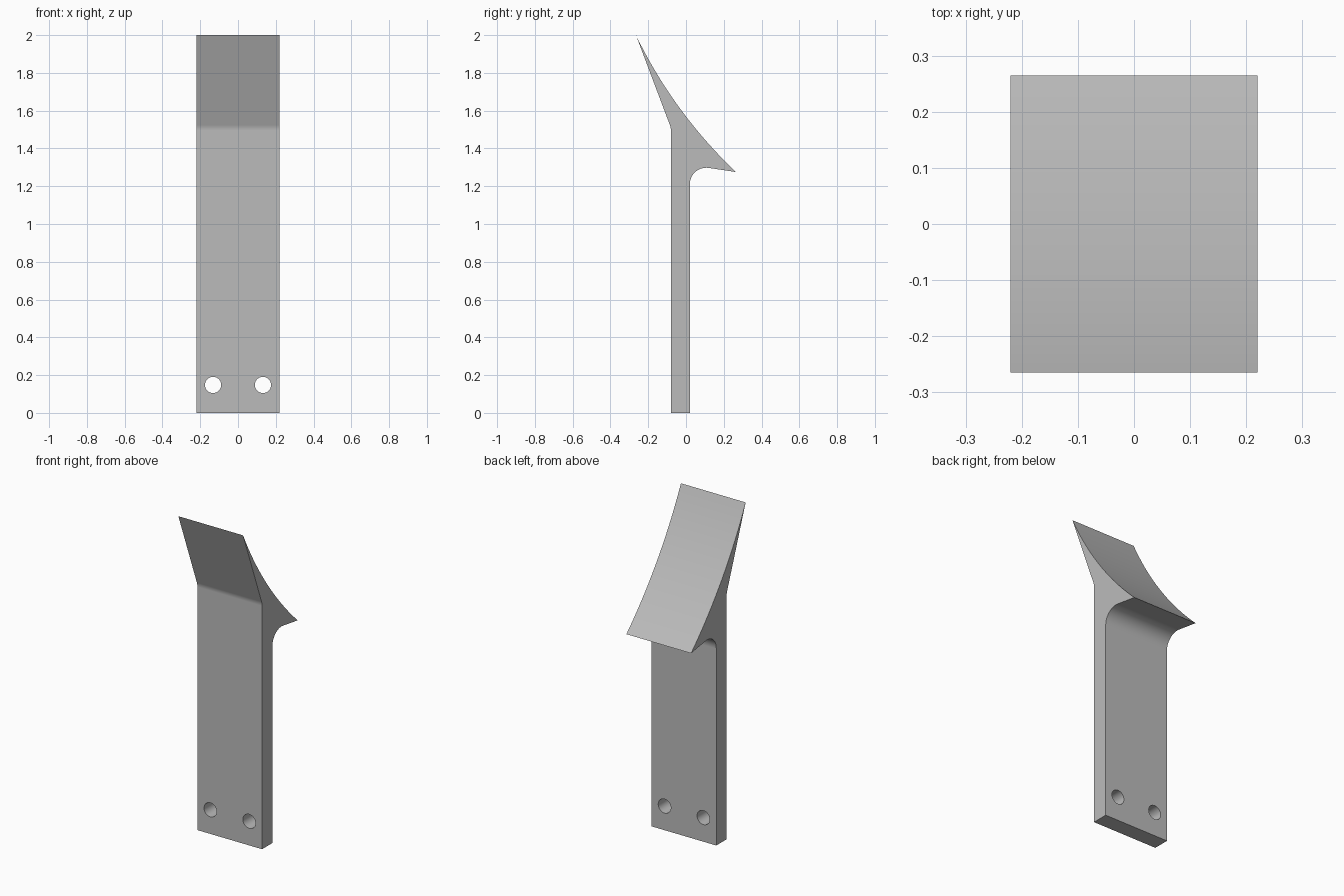
import bpy
import bmesh
from math import sin, cos, radians, pi, atan2, sqrt
from mathutils import Vector, Matrix

cube = bpy.data.objects.get("Cube")
if cube:
    bpy.data.objects.remove(cube, do_unlink=True)

HALF_WIDTH = 0.22
FRONT, BACK = -0.08, 0.02
TOP_TIP, BACK_TIP = Vector((-0.265, 2.0)), Vector((0.265, 1.275))

grey = bpy.data.materials.new("plain grey")
grey.use_nodes = True
colour = (0.5, 0.5, 0.5, 1)
grey.diffuse_color = colour
grey.node_tree.nodes["Principled BSDF"].inputs["Base Color"].default_value = colour


def arc(centre, radius, start, end, steps):
    """Points on a circular arc in the side (y, z) plane."""
    angles = [start + (end - start) * i / steps for i in range(steps + 1)]
    return [Vector((centre[0] + radius * cos(a), centre[1] + radius * sin(a))) for a in angles]


def hollow(start, end, sag, steps):
    """Shallow arc from start to end that dips towards the stem, without its ends."""
    chord = end - start
    half = chord.length / 2
    radius = (half * half + sag * sag) / (2 * sag)
    outward = Vector((-chord.y, chord.x)).normalized()
    if outward.x < 0:
        outward = -outward
    centre = (start + end) / 2 + outward * (radius - sag)
    a, b = [atan2(p.y - centre.y, p.x - centre.x) for p in (start, end)]
    a, b = a % (2 * pi), b % (2 * pi)
    return arc(centre, radius, a, b, steps)[1:-1]


# Side profile: stem, soft front bend, hollow seat face, underside fillet
lean = atan2(FRONT - TOP_TIP.x, TOP_TIP.y - 1.51)
bend_radius, fillet = 0.08, 0.088
bend = arc((FRONT - bend_radius, 1.495), bend_radius, 0, lean, 5)
under = arc((BACK + fillet, 1.21), fillet, radians(82), pi, 12)
profile = [Vector((FRONT, 0))] + bend + [TOP_TIP]
profile += hollow(TOP_TIP, BACK_TIP, 0.041, 28) + [BACK_TIP]
profile += under + [Vector((BACK, 0))]

# Bracket: profile extruded across its width
bm = bmesh.new()
side = bm.faces.new([bm.verts.new((-HALF_WIDTH, p.x, p.y)) for p in profile])
swept = bmesh.ops.extrude_face_region(bm, geom=[side])["geom"]
moved = [v for v in swept if isinstance(v, bmesh.types.BMVert)]
bmesh.ops.translate(bm, verts=moved, vec=(2 * HALF_WIDTH, 0, 0))
bmesh.ops.recalc_face_normals(bm, faces=bm.faces)
mesh = bpy.data.meshes.new("bracket")
bm.to_mesh(mesh)
bm.free()
mesh.materials.append(grey)
bracket = bpy.data.objects.new("bracket", mesh)
bpy.context.collection.objects.link(bracket)

# Two screw holes through the foot
bm = bmesh.new()
for x in (-0.132, 0.132):
    bmesh.ops.create_cone(bm, cap_ends=True, segments=40, radius1=0.043, radius2=0.043, depth=0.4,
                          matrix=Matrix.Translation((x, 0, 0.148)) @ Matrix.Rotation(pi / 2, 4, "X"))
cut_mesh = bpy.data.meshes.new("hole_cutter")
bm.to_mesh(cut_mesh)
bm.free()
cut_mesh.materials.append(grey)
cutter = bpy.data.objects.new("hole_cutter", cut_mesh)
cutter.hide_render = True
bpy.context.collection.objects.link(cutter)

bpy.ops.object.select_all(action="DESELECT")
bracket.select_set(True)
bpy.context.view_layer.objects.active = bracket
holes = bracket.modifiers.new("screw holes", "BOOLEAN")
holes.operation = "DIFFERENCE"
holes.solver = "EXACT"
holes.object = cutter
bpy.ops.object.modifier_apply(modifier=holes.name)
bpy.data.objects.remove(cutter, do_unlink=True)

# Smooth curves with crisp edges and flat large faces
bpy.ops.object.shade_smooth_by_angle(angle=radians(30))
weighted = bracket.modifiers.new("even shading", "WEIGHTED_NORMAL")
weighted.keep_sharp = True
